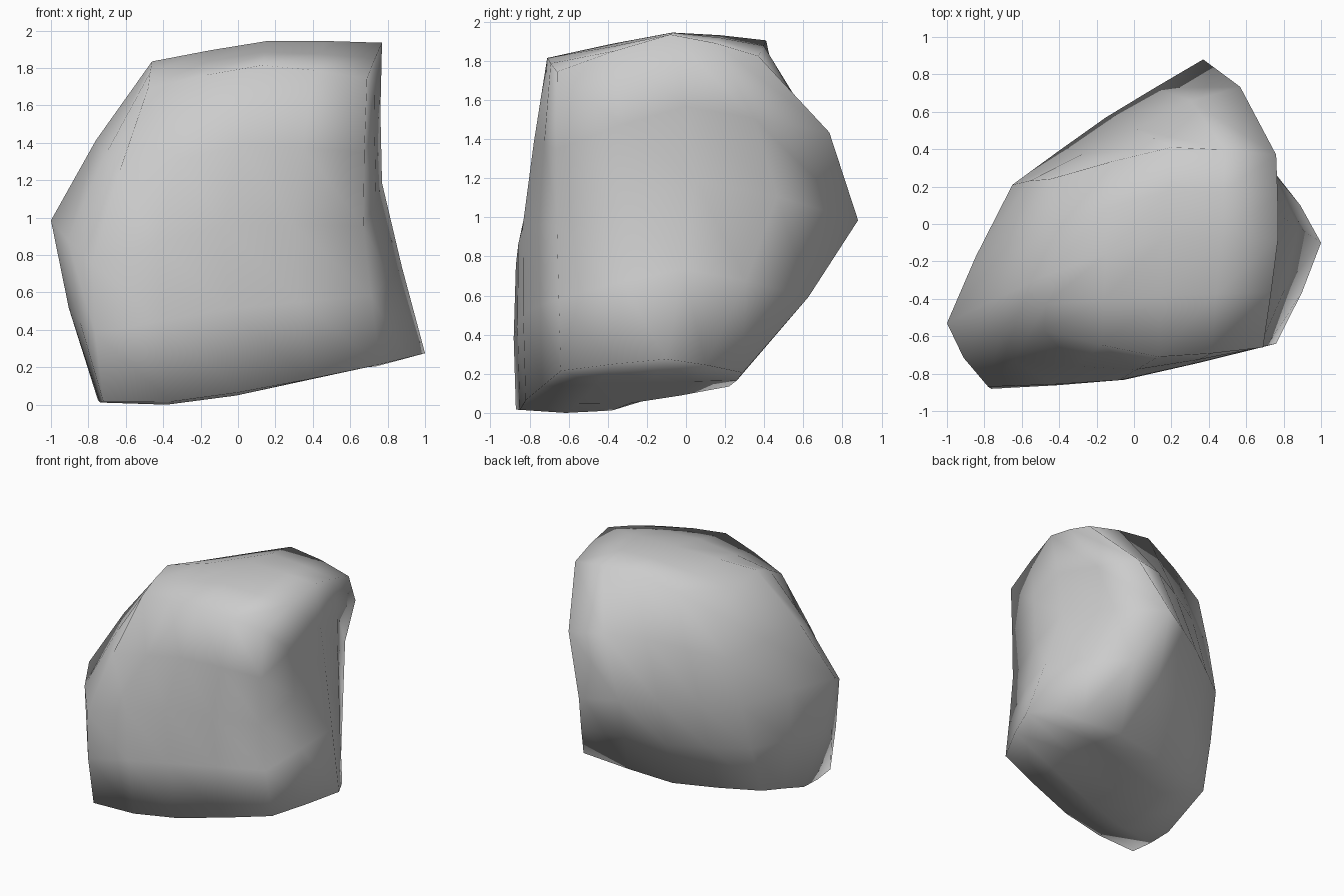
import bpy, bmesh
from mathutils import Vector
from itertools import product

if "Cube" in bpy.data.objects:
    bpy.data.objects.remove(bpy.data.objects["Cube"])

# Rock: 3x3 control points per level, (front, middle, back) rows, left to right
LEVELS = {
    -1: [[(-.72, -.87, .02), (.0, -.82, .06), (.76, -.64, .21)],
         [(-.75, -.48, .035), (-.02, -.28, .045), (1.0, -.1, .27)],
         [(-.70, .0, .16), (-.03, .22, .13), (.74, .29, .20)]],
    0: [[(-.78, -.87, .75), (-.08, -.835, .95), (.67, -.66, .95)],
        [(-1.0, -.53, .98), (0, 0, 1), (.77, .05, 1.18)],
        [(-.65, .21, .93), (-.15, .57, .96), (.37, .88, .98)]],
    1: [[(-.48, -.57, 1.69), (.13, -.71, 1.81), (.69, -.66, 1.74)],
        [(-.46, -.27, 1.83), (.16, -.07, 1.94), (.77, -.08, 1.93)],
        [(-.45, .24, 1.66), (.2, .41, 1.90), (.76, .37, 1.82)]],
}
# Local swellings: centre, push, radius
BUMPS = [((.42, .60, 1.43), (.035, .075, .035), .42),
         ((-.42, -.62, .03), (0, 0, -.035), .45)]


def weights(t, curve=0.3):
    """Blend of straight and curved interpolation through three points."""
    straight = (max(-t, 0), 1 - abs(t), max(t, 0))
    curved = (t * (t - 1) / 2, 1 - t * t, t * (t + 1) / 2)
    return [a + (b - a) * curve for a, b in zip(straight, curved)]


bm = bmesh.new()
bmesh.ops.create_cube(bm, size=2)
bmesh.ops.subdivide_edges(bm, edges=bm.edges[:], cuts=3, use_grid_fill=True)

# Pull the gridded cube onto the control points, then add the swellings
for v in bm.verts:
    wx, wy, wz = (weights(c) for c in v.co)
    p = Vector()
    for i, j, k in product(range(3), repeat=3):
        p += Vector(LEVELS[k - 1][j][i]) * (wx[i] * wy[j] * wz[k])
    v.co = p
    for centre, push, radius in BUMPS:
        d = (p - Vector(centre)).length / radius
        if d < 1:
            v.co += Vector(push) * (1 - d * d)

# Stand it on the ground
low = min(v.co.z for v in bm.verts)
for v in bm.verts:
    v.co.z -= low
bmesh.ops.recalc_face_normals(bm, faces=bm.faces[:])
for f in bm.faces:
    f.smooth = True

mesh = bpy.data.meshes.new("rock")
bm.to_mesh(mesh)
bm.free()
rock = bpy.data.objects.new("rock", mesh)
bpy.context.collection.objects.link(rock)
